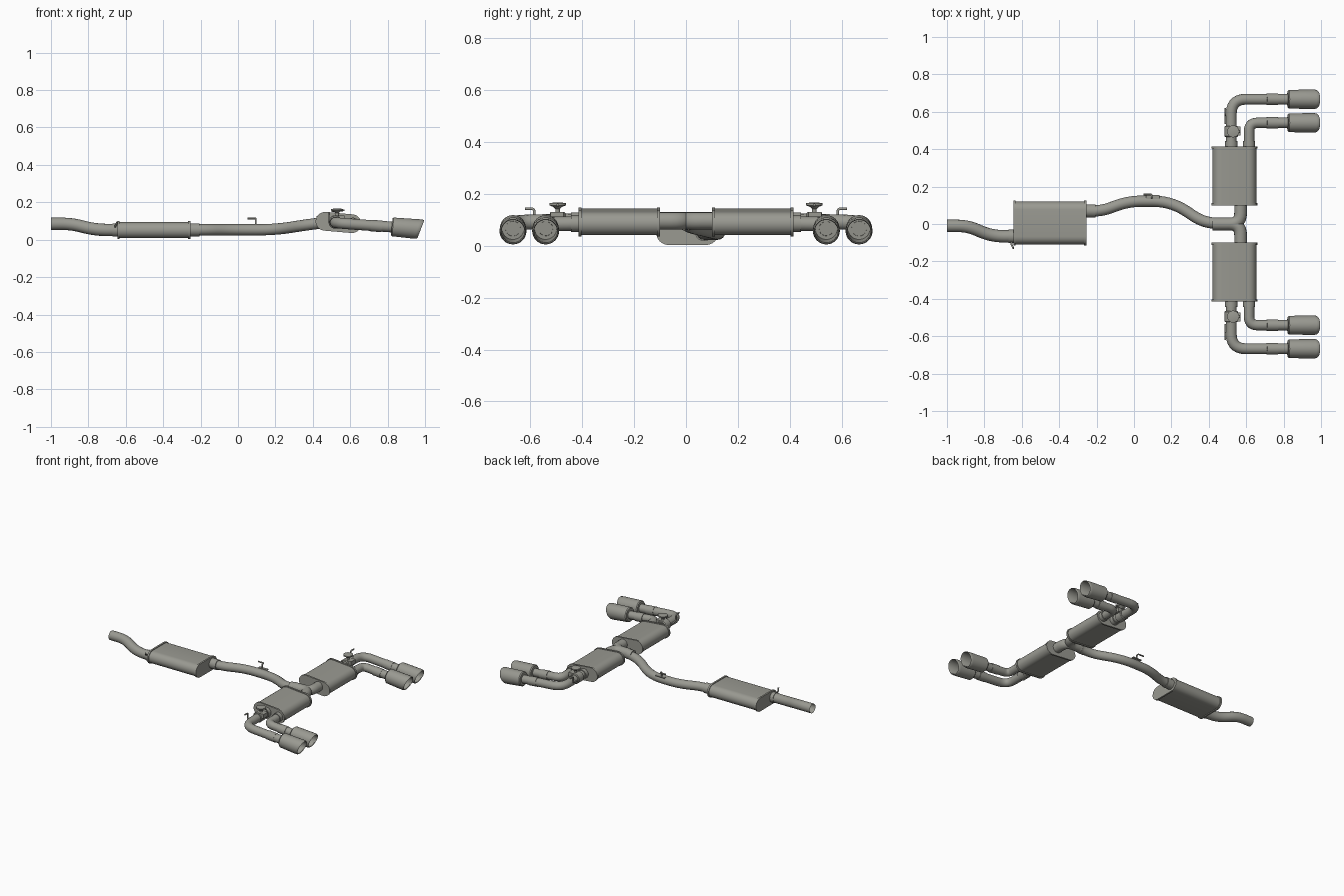
import bpy, bmesh, math
from mathutils import Vector, Matrix

cube = bpy.data.objects.get("Cube")
if cube:
    bpy.data.objects.remove(cube)

steel = bpy.data.materials.new("brushed_steel")
steel.use_nodes = True
STEEL = (0.32, 0.32, 0.285, 1)
steel.diffuse_color = STEEL
steel.node_tree.nodes["Principled BSDF"].inputs["Base Color"].default_value = STEEL


def add_mesh(name, mesh, angle=35):
    mesh.materials.clear()
    mesh.materials.append(steel)
    ob = bpy.data.objects.new(name, mesh)
    bpy.context.collection.objects.link(ob)
    bpy.ops.object.select_all(action='DESELECT')
    ob.select_set(True)
    bpy.context.view_layer.objects.active = ob
    bpy.ops.object.shade_smooth_by_angle(angle=math.radians(angle))
    return ob


def from_bmesh(name, bm):
    bmesh.ops.recalc_face_normals(bm, faces=bm.faces)
    mesh = bpy.data.meshes.new(name)
    bm.to_mesh(mesh)
    bm.free()
    return add_mesh(name, mesh)


def rounded(points, radius, steps=7):
    """Path with each inner corner replaced by a smooth bend."""
    pts = [Vector(p) for p in points]
    out = [pts[0]]
    for a, b, c in zip(pts, pts[1:], pts[2:]):
        d = min(radius, (a - b).length * 0.49, (c - b).length * 0.49)
        p, q = b + (a - b).normalized() * d, b + (c - b).normalized() * d
        for i in range(steps + 1):
            t = i / steps
            out.append(p * (1 - t) ** 2 + b * 2 * t * (1 - t) + q * t * t)
    return out + [pts[-1]]


def pipe(name, points, radius, bend=0.1, caps=False):
    path = rounded(points, bend)
    cu = bpy.data.curves.new(name, 'CURVE')
    cu.dimensions = '3D'
    cu.bevel_depth, cu.bevel_resolution = radius, 6
    cu.use_fill_caps = caps
    sp = cu.splines.new('POLY')
    sp.points.add(len(path) - 1)
    for p, v in zip(sp.points, path):
        p.co = (*v, 1)
    tmp = bpy.data.objects.new(name, cu)
    bpy.context.collection.objects.link(tmp)
    graph = bpy.context.evaluated_depsgraph_get()
    mesh = bpy.data.meshes.new_from_object(tmp.evaluated_get(graph))
    bpy.data.objects.remove(tmp)
    return add_mesh(name, mesh)


def lathe(name, profile, start, axis, slash=0.0, sides=32):
    """Revolve (distance, radius) pairs round an axis; slash shears the far end."""
    bm = bmesh.new()
    length = max(d for d, r in profile)
    rot = Vector((0, 0, 1)).rotation_difference(Vector(axis)).to_matrix()
    rings = []
    for d, r in profile:
        ring = []
        for i in range(sides):
            a = math.tau * i / sides
            v = Vector(start) + rot @ Vector((r * math.cos(a), r * math.sin(a), d))
            v.x += slash * (v.z - start[2]) * d / length
            ring.append(bm.verts.new(v))
        rings.append(ring)
    for r0, r1 in zip(rings, rings[1:]):
        for i in range(sides):
            j = (i + 1) % sides
            bm.faces.new((r0[i], r0[j], r1[j], r1[i]))
    bm.faces.new(rings[0])
    bm.faces.new(rings[-1])
    return from_bmesh(name, bm)


def muffler(name, width, height, length, matrix):
    """Stadium section canister along local z, with a folded seam at each end."""
    bm = bmesh.new()
    seam, lip = 0.012, 0.005
    stations = [(0, 0), (0, lip), (seam, lip), (seam, 0),
                (length - seam, 0), (length - seam, lip), (length, lip), (length, 0)]
    n, rings = 12, []
    for d, grow in stations:
        r, ring = height / 2 + grow - lip, []
        flat = (width - height) / 2
        for side in (1, -1):
            for i in range(n + 1):
                a = -math.pi / 2 + math.pi * i / n
                ring.append(bm.verts.new(
                    (side * (flat + r * math.cos(a)), side * r * math.sin(a), d)))
        rings.append(ring)
    for r0, r1 in zip(rings, rings[1:]):
        for i in range(len(r0)):
            j = (i + 1) % len(r0)
            bm.faces.new((r0[i], r0[j], r1[j], r1[i]))
    bm.faces.new(rings[0])
    bm.faces.new(rings[-1])
    bm.transform(matrix)
    return from_bmesh(name, bm)


def box(name, centre, size):
    bm = bmesh.new()
    bmesh.ops.create_cube(bm, size=1)
    bm.transform(Matrix.Translation(centre) @ Matrix.Diagonal((*size, 1)))
    return from_bmesh(name, bm)


# Front section: inlet, resonator and link pipe
pipe("inlet_pipe", [(-1, -.01, .085), (-.89, -.01, .085), (-.76, -.066, .052),
                    (-.62, -.066, .052)], 0.033)
lathe("resonator_inlet_collar", [(0, .036), (.03, .036)], (-.67, -.066, .052), (1, 0, 0))
along_x = Matrix(((0, 0, 1), (1, 0, 0), (0, 1, 0))).to_4x4()
muffler("resonator", 0.24, 0.096, 0.39,
        Matrix.Translation((-.645, .005, .051)) @ along_x)
lathe("resonator_outlet_collar", [(0, .035), (.05, .035)], (-.256, .07, .053), (1, 0, 0))
pipe("link_pipe", [(-.27, .07, .053), (-.17, .07, .053), (-.03, .122, .053),
                   (.2, .122, .053), (.37, .008, .08), (.5, 0, .096)], 0.03)
pipe("resonator_hanger", [(-.66, -.07, .06), (-.655, -.11, .075), (-.645, -.13, .095)],
     0.005, 0.01, True)
pipe("link_hanger", [(.06, .14, .07), (.095, .14, .07), (.095, .14, .113),
                     (.095, .158, .113), (.05, .158, .113)], 0.005, 0.01, True)
box("link_hanger_plate", (.1, .145, .08), (.07, .02, .006))
lathe("junction_collar", [(0, .034), (.04, .034)], (.42, 0, .092), (1, 0, 0))

# Rear section, repeated on both sides
for side, s in (("left", 1), ("right", -1)):
    def at(x, y, z):
        return (x, s * y, z)

    pipe(side + "_junction_branch", [at(.45, 0, .096), at(.57, 0, .096),
                                     at(.57, .13, .096)], 0.034, 0.09)
    tilt = Matrix.Rotation(math.radians(5), 4, 'Y')
    along_y = Matrix(((1, 0, 0), (0, 0, s), (0, 1, 0))).to_4x4()
    muffler(side + "_muffler", 0.245, 0.1, 0.315,
            Matrix.Translation(at(.537, .1, .092)) @ tilt @ along_y)

    outer = [at(.52, .4, .096), at(.52, .667, .09), at(.68, .667, .078), at(.85, .667, .066)]
    inner = [at(.615, .4, .086), at(.615, .541, .084), at(.71, .541, .076),
             at(.85, .541, .066)]
    pipe(side + "_outer_tailpipe", outer, 0.029, 0.11)
    pipe(side + "_inner_tailpipe", inner, 0.028, 0.06)

    for label, y in (("outer", .667), ("inner", .541)):
        slope = Vector((1, 0, -0.085)).normalized()
        lathe(f"{side}_{label}_sleeve", [(0, .031), (.06, .031)],
              at(.71, y, .076), slope)
        # Double walled slash cut tip with a recessed inner floor
        lathe(f"{side}_{label}_tip",
              [(0, .03), (0, .045), (.006, .05), (.14, .052), (.155, .0505),
               (.16, .047), (.155, .044), (.02, .043)],
              at(.822, y, .069), slope, 0.3)

    # Exhaust valve with its actuator
    for x, y0, r in ((.52, .408, .034), (.615, .408, .032)):
        lathe(side + "_muffler_outlet_collar", [(0, r), (.035, r)],
              at(x, y0, .095 if x < .6 else .086), (0, s, 0))
    lathe(side + "_valve_body", [(0, .031), (.005, .036), (.055, .036), (.06, .031)],
          at(.52, .465, .095), (0, s, 0))
    box(side + "_valve_bracket", at(.545, .497, .115), (.05, .05, .03))
    lathe(side + "_valve_actuator",
          [(0, .009), (.022, .009), (.03, .017), (.036, .032), (.044, .032), (.047, .014)],
          at(.53, .495, .12), (0, 0, 1), sides=20)
    pipe(side + "_actuator_rod", [at(.5, .495, .152), at(.57, .495, .158)],
         0.005, 0.01, True)

    # Hanger on the outer tailpipe
    pipe(side + "_hanger", [at(.488, .535, .095), at(.488, .585, .1), at(.488, .585, .143),
                            at(.488, .62, .143)], 0.005, 0.012, True)
